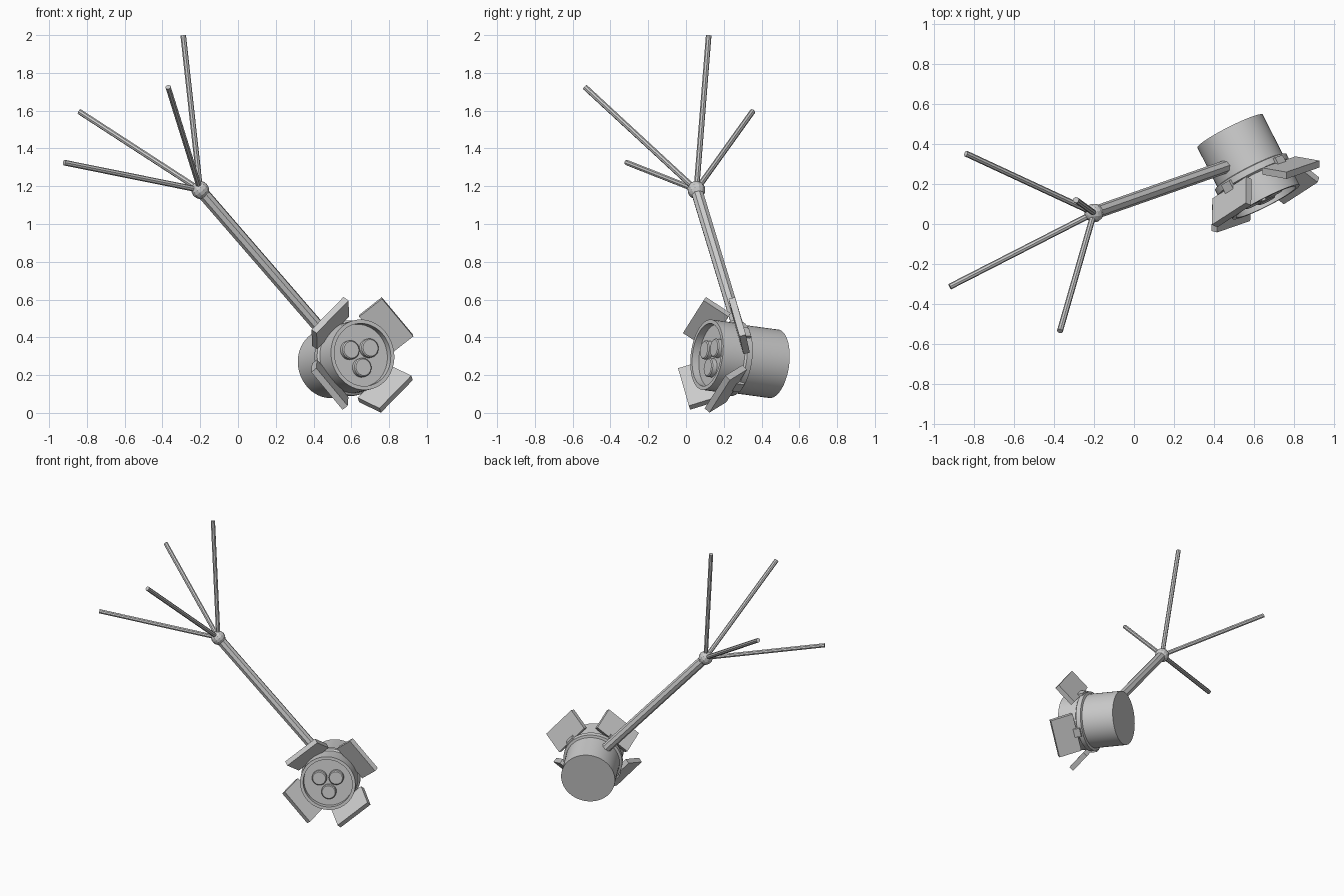
import bpy, bmesh
from math import cos, sin, pi, radians
from mathutils import Vector, Matrix

if "Cube" in bpy.data.objects:
    bpy.data.objects.remove(bpy.data.objects["Cube"])

# Lamp frame: local z is the beam axis, origin at the centre of the back disc
d = Vector((0.45, -0.886, 0.12)).normalized()
r = d.cross(Vector((0, 0, -1))).normalized()
u = d.cross(r)
LAMP = Matrix.Translation((0.48, 0.464, 0.26)) @ Matrix((r, u, d)).transposed().to_4x4()


def finish(bm, name, matrix, smooth=None):
    bmesh.ops.recalc_face_normals(bm, faces=bm.faces)
    mesh = bpy.data.meshes.new(name)
    bm.to_mesh(mesh)
    bm.free()
    ob = bpy.data.objects.new(name, mesh)
    bpy.context.collection.objects.link(ob)
    ob.matrix_world = matrix
    if smooth:
        bpy.ops.object.select_all(action='DESELECT')
        ob.select_set(True)
        bpy.context.view_layer.objects.active = ob
        bpy.ops.object.shade_smooth_by_angle(angle=radians(smooth))
    return ob


def lathe(name, profile, matrix, n=48, smooth=30):
    """Revolve (radius, height) points; both ends are capped."""
    bm = bmesh.new()
    rings = [[bm.verts.new((q * cos(2 * pi * i / n), q * sin(2 * pi * i / n), h))
              for i in range(n)] for q, h in profile]
    for a, b in zip(rings, rings[1:]):
        for i in range(n):
            j = (i + 1) % n
            bm.faces.new((a[i], a[j], b[j], b[i]))
    bm.faces.new(rings[0])
    bm.faces.new(rings[-1])
    return finish(bm, name, matrix, smooth)


def box(name, size, centre, matrix):
    bm = bmesh.new()
    bmesh.ops.create_cube(bm, size=1, matrix=Matrix.Translation(centre)
                          @ Matrix.Diagonal((*size, 1)))
    return finish(bm, name, matrix)


def rod(name, a, b, radius, n=8):
    a, b = Vector(a), Vector(b)
    m = Matrix.Translation(a) @ (b - a).to_track_quat('Z', 'Y').to_matrix().to_4x4()
    return lathe(name, [(radius, 0), (radius, (b - a).length)], m, n, None)


# Lamp housing with collar, front rim and recessed face
lathe("housing", [(0.183, 0), (0.183, 0.225), (0.2, 0.23), (0.2, 0.262),
                  (0.188, 0.27), (0.188, 0.4), (0.167, 0.4),
                  (0.167, 0.36)], LAMP)

# Three lenses on the recessed face
for k in range(3):
    t = radians(35 + 120 * k)
    lathe(f"lens_{k}", [(0.05, 0), (0.05, 0.033), (0.044, 0.038)],
          LAMP @ Matrix.Translation((0.066 * cos(t), 0.066 * sin(t), 0.352)), 32)

# Four hinged flaps, the first one opened wider
for k, (tilt, length) in enumerate([(33, 0.155), (53, 0.157), (53, 0.157), (53, 0.157)]):
    spin = LAMP @ Matrix.Rotation(radians(41 + 90 * k), 4, 'Z')
    box(f"hinge_{k}", (0.035, 0.06, 0.06), (0.195, 0, 0.27), spin)
    hinge = spin @ Matrix.Translation((0.185, 0, 0.28)) @ Matrix.Rotation(radians(-tilt), 4, 'Y')
    box(f"flap_{k}", (length, 0.265, 0.035), (length / 2, 0, 0), hinge)

# Stand column, joint and four legs
joint = (-0.2, 0.055, 1.18)
rod("column", (0.475, 0.292, 0.4), joint, 0.033)
bm = bmesh.new()
bmesh.ops.create_uvsphere(bm, u_segments=12, v_segments=8, radius=0.048)
finish(bm, "joint", Matrix.Translation(joint)
       @ Vector((0.67, 0.235, -0.78)).to_track_quat('Z', 'Y').to_matrix().to_4x4())
for k, tip in enumerate([(-0.29, 0.12, 1.998), (-0.37, -0.535, 1.725),
                         (-0.84, 0.352, 1.595), (-0.92, -0.313, 1.325)]):
    rod(f"leg_{k}", joint, tip, 0.015)
